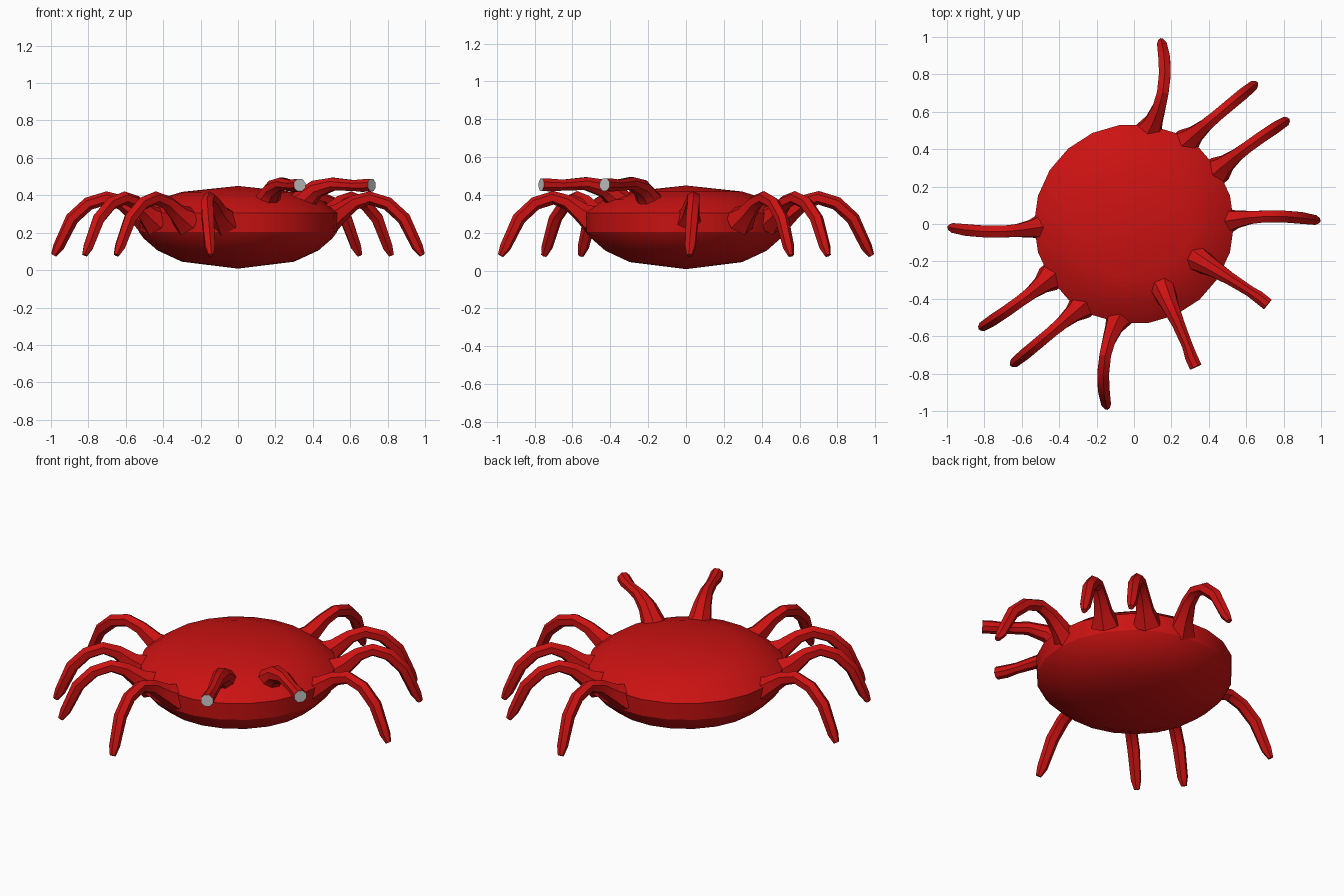
import bpy, bmesh, math
from mathutils import Vector

if "Cube" in bpy.data.objects:
    bpy.data.objects.remove(bpy.data.objects["Cube"])


def material(name, rgb):
    m = bpy.data.materials.new(name)
    m.use_nodes = True
    m.diffuse_color = (*rgb, 1)
    m.node_tree.nodes["Principled BSDF"].inputs["Base Color"].default_value = (*rgb, 1)
    return m


RED = material("shell red", (0.6, 0.006, 0.006))
GREY = material("eye grey", (0.55, 0.55, 0.55))


def finish(name, bm, mats, angle):
    bmesh.ops.recalc_face_normals(bm, faces=bm.faces[:])
    mesh = bpy.data.meshes.new(name)
    bm.to_mesh(mesh)
    bm.free()
    ob = bpy.data.objects.new(name, mesh)
    bpy.context.collection.objects.link(ob)
    for m in mats:
        mesh.materials.append(m)
    bpy.ops.object.select_all(action='DESELECT')
    ob.select_set(True)
    bpy.context.view_layer.objects.active = ob
    bpy.ops.object.shade_smooth_by_angle(angle=math.radians(angle))
    return ob


def bridge(bm, rings):
    n = len(rings[0])
    for a, b in zip(rings, rings[1:]):
        for i in range(n):
            j = (i + 1) % n
            bm.faces.new((a[i], a[j], b[j], b[i]))


def tube(name, path, radii, sides, mats, angle, flat_end=False):
    """Tapered tube through the path points; the last cap may take the second material."""
    bm = bmesh.new()
    pts = [Vector(p) for p in path]
    rings = []
    for k, p in enumerate(pts):
        t = (pts[min(k + 1, len(pts) - 1)] - pts[max(k - 1, 0)]).normalized()
        side = t.cross(Vector((0, 0, 1))).normalized()
        up = side.cross(t)
        ring = []
        for i in range(sides):
            a = math.tau * (i + 0.5) / sides
            ring.append(bm.verts.new(p + radii[k] * (side * math.cos(a) + up * math.sin(a))))
        rings.append(ring)
    bridge(bm, rings)
    bm.faces.new(rings[0])
    cap = bm.faces.new(rings[-1])
    if flat_end:
        cap.material_index = 1
    return finish(name, bm, mats, angle)


# Round shell, turned from a profile of (radius, height)
profile = [(0.3, 0.045), (0.43, 0.105), (0.505, 0.17), (0.53, 0.205),
           (0.535, 0.305), (0.44, 0.375), (0.3, 0.418)]
SEG = 22
bm = bmesh.new()
rings = []
for r, z in profile:
    rings.append([bm.verts.new((r * math.cos(math.tau * i / SEG),
                                r * math.sin(math.tau * i / SEG), z)) for i in range(SEG)])
bridge(bm, rings)
for ring, z in ((rings[0], 0.008), (rings[-1], 0.45)):
    tip = bm.verts.new((0, 0, z))
    for i in range(SEG):
        bm.faces.new((ring[i], ring[(i + 1) % SEG], tip))
finish("body", bm, [RED], 28)

# Eight arched legs: four on one side, the others turned half a circle
legs = {
    "rear": ((0.07, 0.48), (0.165, 0.82), (0.145, 0.98)),
    "rear_middle": ((0.27, 0.43), (0.48, 0.61), (0.65, 0.75)),
    "front_middle": ((0.44, 0.28), (0.66, 0.45), (0.82, 0.555)),
    "front": ((0.47, 0.01), (0.8, 0.04), (0.985, 0.018)),
}
arch = [(0, 0.26, 0.085), (0.13, 0.3, 0.055), (0.29, 0.36, 0.04), (0.45, 0.385, 0.036),
        (0.64, 0.355, 0.036), (0.81, 0.275, 0.036), (0.95, 0.125, 0.03), (1, 0.08, 0.016)]
for label, (a, b, c) in legs.items():
    a, b, c = Vector(a), Vector(b), Vector(c)
    # Quadratic bend that passes through the middle point
    f = (b - a).length / ((b - a).length + (c - b).length)
    ctrl = (b - a * (1 - f) ** 2 - c * f ** 2) / (2 * f * (1 - f))
    for side, s in (("left", 1), ("right", -1)):
        path = []
        for t, z, _ in arch:
            p = a * (1 - t) ** 2 + ctrl * (2 * t * (1 - t)) + c * t ** 2
            path.append((s * p.x, s * p.y, z))
        tube(f"{label}_leg_{side}", path, [r for _, _, r in arch], 6, [RED], 30)

# Two eye stalks with flared roots and grey eye discs at the ends
stalks = {
    "right": [(0.14, -0.31, 0.30), (0.16, -0.36, 0.38), (0.19, -0.43, 0.435),
              (0.235, -0.53, 0.46), (0.285, -0.65, 0.452), (0.305, -0.71, 0.452),
              (0.33, -0.765, 0.455)],
    "left": [(0.31, -0.17, 0.30), (0.36, -0.20, 0.38), (0.42, -0.235, 0.435),
             (0.51, -0.29, 0.46), (0.62, -0.36, 0.452), (0.665, -0.39, 0.452),
             (0.715, -0.43, 0.455)],
}
for side, path in stalks.items():
    tube(f"eye_stalk_{side}", path, [0.11, 0.065, 0.05, 0.037, 0.031, 0.036, 0.036],
         8, [RED, GREY], 35, True)
